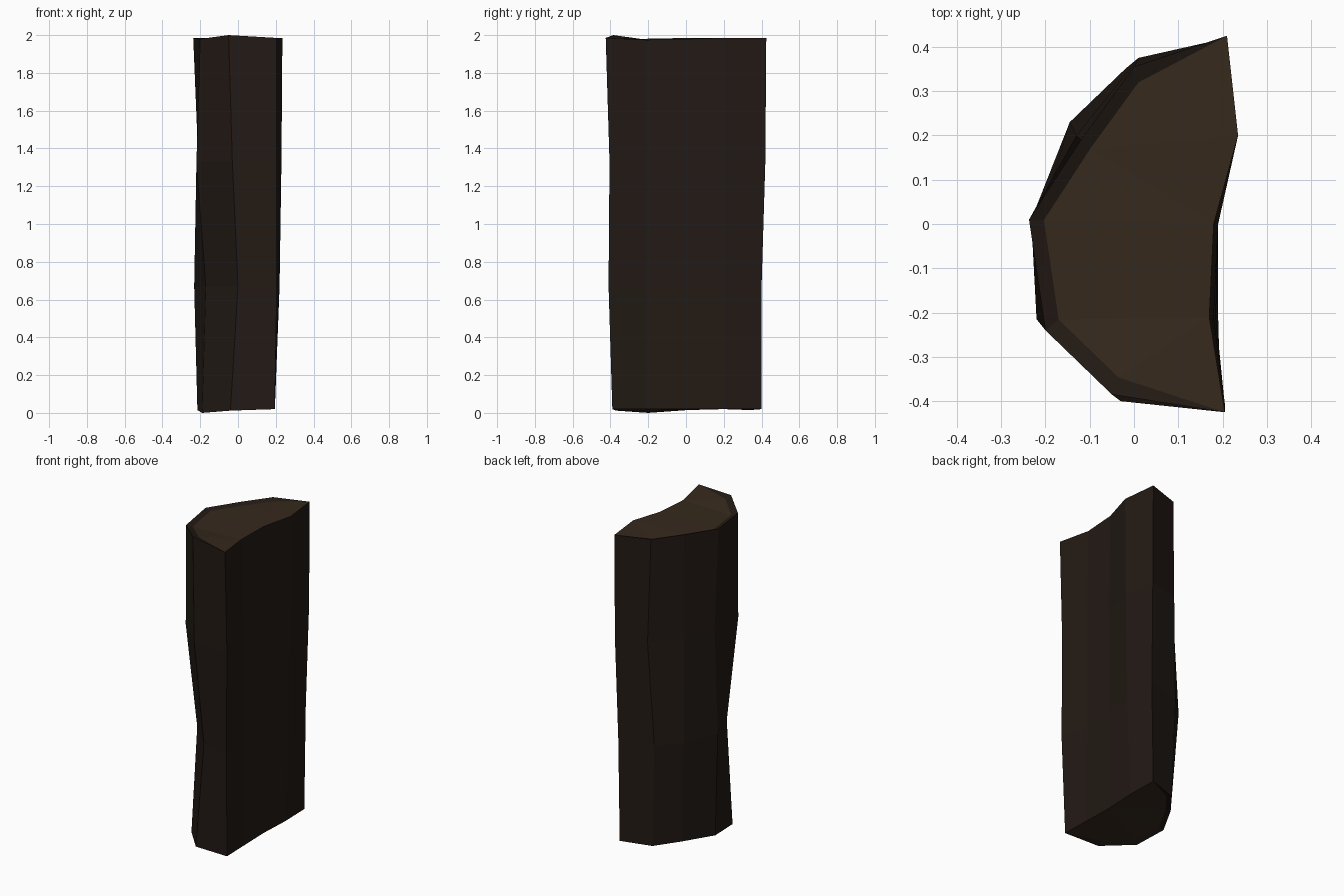
import bpy, bmesh

if "Cube" in bpy.data.objects:
    bpy.data.objects.remove(bpy.data.objects["Cube"])

def material(name, rgb):
    m = bpy.data.materials.new(name)
    m.diffuse_color = (*rgb, 1)
    m.use_nodes = True
    m.node_tree.nodes["Principled BSDF"].inputs["Base Color"].default_value = m.diffuse_color
    return m

# Cross-sections of the split log: corner, five bark points, corner, three split-face points
SECTIONS = [
    [(.19, .40), (0, .34), (-.11, .20), (-.215, .01), (-.19, -.20),
     (-.04, -.37), (.195, -.39), (.19, -.21), (.185, 0), (.195, .2)],
    [(.20, .40), (-.02, .35), (-.145, .23), (-.232, .01), (-.17, -.17),
     (0, -.345), (.205, -.41), (.185, -.21), (.19, 0), (.22, .2)],
    [(.21, .42), (.01, .375), (-.13, .20), (-.21, .01), (-.22, -.215),
     (-.03, -.40), (.205, -.405), (.18, -.21), (.19, 0), (.23, .2)],
    [(.21, .425), (0, .355), (-.12, .19), (-.237, .01), (-.20, -.24),
     (-.05, -.385), (.205, -.425), (.17, -.21), (.18, 0), (.235, .2)],
]
# Slightly uneven end heights
Z_BOTTOM = [.02, .015, .02, .015, 0, .012, .02, .02, .02, .02]
Z_TOP = [1.985, 1.985, 1.985, 1.985, 1.98, 2.0, 1.985, 1.975, 1.98, 1.985]
HEIGHTS = [Z_BOTTOM, [.67] * 10, [1.33] * 10, Z_TOP]
N = 10

bm = bmesh.new()
rings = [[bm.verts.new((x, y, z)) for (x, y), z in zip(sec, zs)]
         for sec, zs in zip(SECTIONS, HEIGHTS)]

# Bark and split face
for low, high in zip(rings, rings[1:]):
    for i in range(N):
        j = (i + 1) % N
        bm.faces.new((low[i], low[j], high[j], high[i]))

def end_cap(ring, recess):
    """Bark rim around the curved side with a shallowly sunk wood end."""
    inner = list(ring)
    for i in range(1, 6):
        x, y, z = ring[i].co
        inner[i] = bm.verts.new((.1 + (x - .1) * .9, y * .9, z + recess))
    for i in range(6):
        quad = [ring[i], ring[i + 1], inner[i + 1], inner[i]]
        bm.faces.new(list(dict.fromkeys(quad)))
    cap = bm.faces.new(inner)
    cap.material_index = 1

end_cap(rings[0], .012)
end_cap(rings[-1], -.012)

bmesh.ops.triangulate(bm, faces=[f for f in bm.faces if len(f.verts) > 4])
bmesh.ops.recalc_face_normals(bm, faces=bm.faces)

mesh = bpy.data.meshes.new("half_log")
bm.to_mesh(mesh)
bm.free()
mesh.materials.append(material("bark", (.016, .010, .007)))
mesh.materials.append(material("cut_wood", (.036, .022, .012)))
bpy.context.collection.objects.link(bpy.data.objects.new("half_log", mesh))
